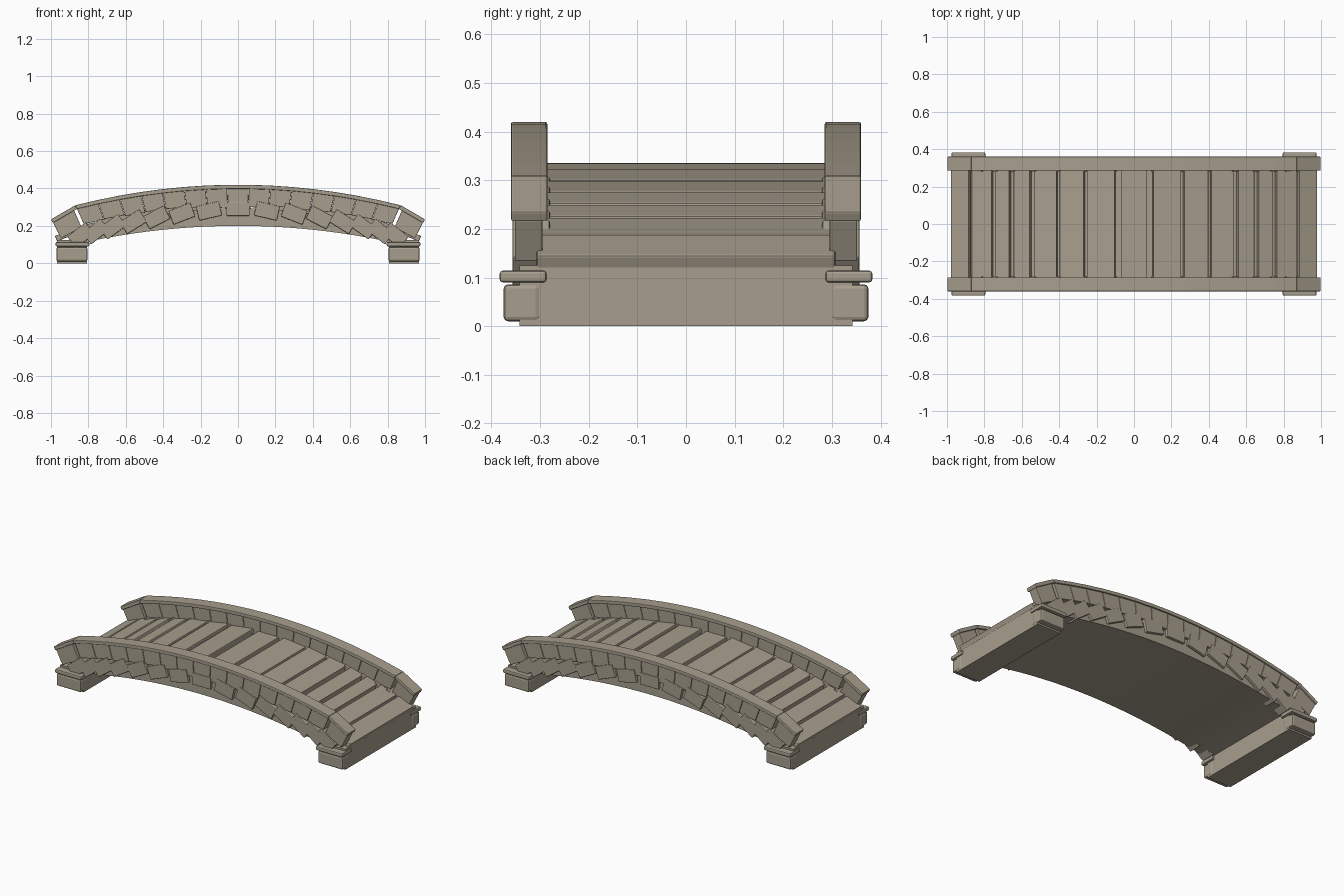
import bpy, bmesh, math, random

random.seed(4)
cube = bpy.data.objects.get("Cube")
if cube:
    bpy.data.objects.remove(cube, do_unlink=True)

stone = bpy.data.materials.new("warm grey stone")
stone.use_nodes = True
COLOUR = (0.39, 0.345, 0.27, 1)
stone.diffuse_color = COLOUR
stone.node_tree.nodes["Principled BSDF"].inputs["Base Color"].default_value = COLOUR


def rail_top(x):
    """Height of the parapet curve, drooping at the ends."""
    return 0.42 - 0.145 * x * x - 0.31 * max(0, abs(x) - 0.87)


def deck_top(x):
    return 0.33 - 0.19 * x * x


def inward(x, depth):
    """Point at a depth below the parapet curve, square to it."""
    a = math.radians(27 * x)
    return x - depth * math.sin(a), rail_top(x) - depth * math.cos(a)


def block(cx, cz, w, h, degrees):
    """Rotated rectangle in the side plane."""
    c, s = math.cos(math.radians(degrees)), math.sin(math.radians(degrees))
    corners = [(-w / 2, -h / 2), (w / 2, -h / 2), (w / 2, h / 2), (-w / 2, h / 2)]
    return [(cx + u * c - v * s, cz + u * s + v * c) for u, v in corners]


def rect(x0, x1, z0, z1):
    return [(x0, z0), (x1, z0), (x1, z1), (x0, z1)]


def extrude(name, outlines, y0, y1, mirror=True, bevel=0.005):
    """Extrude side outlines across the bridge into one object."""
    bm = bmesh.new()
    for outline in outlines:
        near = [bm.verts.new((x, y0, z)) for x, z in outline]
        far = [bm.verts.new((x, y1, z)) for x, z in outline]
        bm.faces.new(near)
        bm.faces.new(far[::-1])
        n = len(outline)
        for i in range(n):
            j = (i + 1) % n
            bm.faces.new((near[i], far[i], far[j], near[j]))
    bmesh.ops.recalc_face_normals(bm, faces=bm.faces)
    mesh = bpy.data.meshes.new(name)
    bm.to_mesh(mesh)
    bm.free()
    mesh.materials.append(stone)
    obj = bpy.data.objects.new(name, mesh)
    bpy.context.collection.objects.link(obj)
    if bevel:
        mod = obj.modifiers.new("worn edges", "BEVEL")
        mod.width = bevel
        mod.segments = 2
        mod.limit_method = "ANGLE"
        mod.angle_limit = math.radians(40)
    if mirror:
        mod = obj.modifiers.new("other side", "MIRROR")
        mod.use_axis = (False, True, False)
        mod.use_clip = False
    return obj


# Arch body with a smooth curved underside
xs = [-0.83 + 1.66 * i / 32 for i in range(33)]
under = [(x, 0.2 - 0.13 * x * x) for x in xs]
over = [(x, 0.295 - 0.19 * x * x) for x in reversed(xs)]
extrude("arch_body", [under + over], -0.34, 0.34, mirror=False, bevel=0)

# Parapet coping: thin curved cap and drooping end pieces
joints = [-0.87 + 1.74 * i / 15 for i in range(16)]
cap = [(x, rail_top(x)) for x in joints]
cap += [inward(x, 0.022) for x in reversed(joints)]
end_caps = []
for s in (-1, 1):
    end_caps.append([(s * 0.87, rail_top(0.87)), (s, rail_top(1)),
                     inward(s, 0.022), inward(s * 0.87, 0.022)])
extrude("parapet_cap", [cap], 0.285, 0.36, bevel=0.004)
extrude("parapet_end_caps", end_caps, 0.285, 0.36, bevel=0.004)

# Parapet stones fanning along the curve
stones = []
for a, b in zip(joints, joints[1:]):
    a, b = a + 0.001, b - 0.001
    drop = 0.115 + random.uniform(-0.008, 0.008)
    stones.append([inward(a, 0.02), inward(b, 0.02), inward(b, drop), inward(a, drop)])
for s in (-1, 1):
    a, b = s * 0.885, s * 0.998
    stones.append([inward(a, 0.02), inward(b, 0.02), inward(b, 0.115), inward(a, 0.12)])
extrude("parapet_stones", stones, 0.295, 0.352, bevel=0.003)

# Tilted lower stones along each side
row = [(0.155, 0.28, 13), (0.3, 0.265, 21), (0.435, 0.245, 27),
       (0.56, 0.222, 32), (0.67, 0.195, 36), (0.76, 0.17, 38), (0.84, 0.15, 38)]
lower = [block(0, 0.29, 0.125, 0.072, 0)]
for x, z, tilt in row:
    for s in (-1, 1):
        lower.append(block(s * x, z, 0.125, 0.078, -s * tilt))
extrude("lower_side_stones", lower, 0.28, 0.357, bevel=0.004)

# Deck slabs of uneven width, following the crown
spans = [(0.1, 0.25), (0.265, 0.395), (0.41, 0.53), (0.55, 0.64),
         (0.66, 0.74), (0.755, 0.865)]
slabs = [rect(-0.07, 0.07, 0.27, 0.33)]
for x0, x1 in spans:
    for s in (-1, 1):
        x = (x0 + x1) / 2
        tilt = math.degrees(math.atan(0.38 * x)) + random.uniform(-4, 4)
        slabs.append(block(s * x, deck_top(x) - 0.02, x1 - x0, 0.045, -s * tilt))
extrude("deck_slabs", slabs, -0.3, 0.3, mirror=False, bevel=0.004)

# Sloping threshold slabs at both ends
ends = [block(s * 0.925, 0.152, 0.105, 0.032, -s * 24) for s in (-1, 1)]
extrude("threshold_slabs", ends, -0.307, 0.307, mirror=False)

# Piers: core, end blocks and flat plates
signs = (-1, 1)
extrude("pier_core", [rect(s * 0.888 - 0.08, s * 0.888 + 0.08, 0, 0.125) for s in signs],
        -0.342, 0.342, mirror=False, bevel=0)
extrude("pier_end_blocks", [rect(s * 0.888 - 0.083, s * 0.888 + 0.083, 0.01, 0.086) for s in signs],
        0.3, 0.375, bevel=0.009)
extrude("pier_plates", [rect(s * 0.885 - 0.09, s * 0.885 + 0.09, 0.09, 0.114) for s in signs],
        0.287, 0.383, bevel=0.006)
